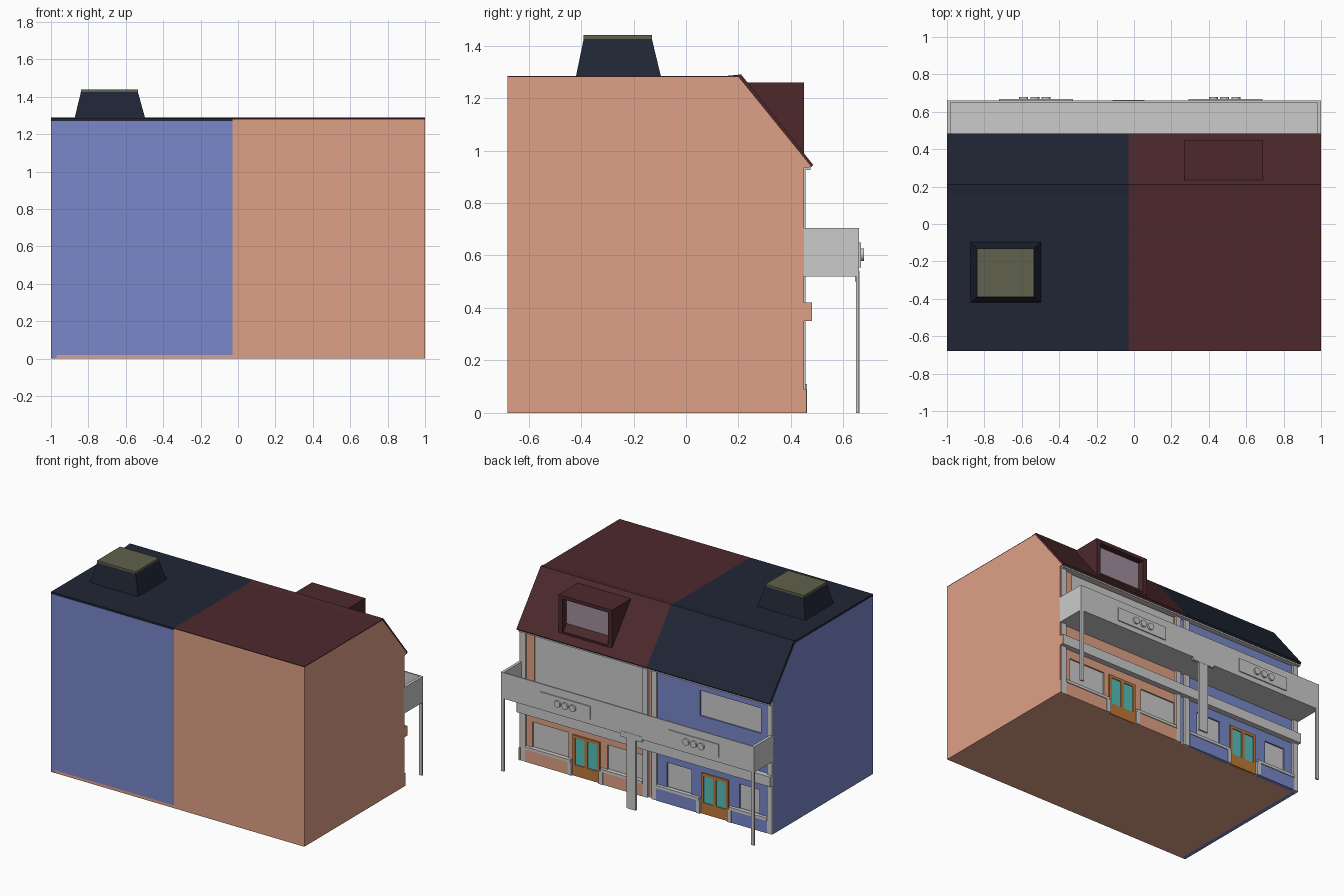
import bpy, bmesh, math
from mathutils import Matrix

if "Cube" in bpy.data.objects:
    bpy.data.objects.remove(bpy.data.objects["Cube"])


def material(name, r, g, b):
    m = bpy.data.materials.new(name)
    m.diffuse_color = [*[(c / 255) ** 2.2 for c in (r, g, b)], 1]
    m.use_nodes = True
    m.node_tree.nodes["Principled BSDF"].inputs["Base Color"].default_value = m.diffuse_color
    return m


BLUE = material("blue", 120, 134, 200)
ORANGE = material("orange", 222, 160, 133)
NAVY = material("navy", 37, 42, 56)
MAROON = material("maroon", 78, 45, 48)
OLIVE = material("olive", 97, 97, 78)
WOOD = material("wood", 190, 120, 60)
TEAL = material("teal", 85, 190, 185)
MAUVE = material("mauve", 160, 140, 155)


def finish(name, bm, mat=None):
    bmesh.ops.recalc_face_normals(bm, faces=bm.faces)
    me = bpy.data.meshes.new(name)
    bm.to_mesh(me)
    bm.free()
    ob = bpy.data.objects.new(name, me)
    bpy.context.collection.objects.link(ob)
    if mat:
        me.materials.append(mat)
    return ob


def boxes(name, items, mat=None):
    """Each item is x0, x1, y0, y1, z0, z1."""
    bm = bmesh.new()
    for x0, x1, y0, y1, z0, z1 in items:
        mtx = (Matrix.Translation(((x0 + x1) / 2, (y0 + y1) / 2, (z0 + z1) / 2))
               @ Matrix.Diagonal((x1 - x0, y1 - y0, z1 - z0, 1)))
        bmesh.ops.create_cube(bm, size=1, matrix=mtx)
    return finish(name, bm, mat)


def prism(name, pts, x0, x1, mat=None):
    """Extrude a (y, z) profile along x."""
    bm = bmesh.new()
    f = bm.faces.new([bm.verts.new((x0, y, z)) for y, z in pts])
    r = bmesh.ops.extrude_face_region(bm, geom=[f])
    for v in r["geom"]:
        if isinstance(v, bmesh.types.BMVert):
            v.co.x = x1
    return finish(name, bm, mat)


def body(name, x0, x1, z0, top, mat):
    return prism(name, [(-.68, z0), (.44, z0), (.44, .975), (.198, top), (-.68, top)], x0, x1, mat)


def roof(name, x0, x1, t, mat):
    return prism(name, [(-.68, 1.285), (.16, 1.285), (.21, 1.29), (.485, .945),
                        (.475, .935), (.2, 1.285 - t), (-.68, 1.285 - t)], x0, x1, mat)


def cut(ob, openings):
    cutter = boxes("opening_cutter", [(a, b, .425, .5, c, d) for a, b, c, d in openings])
    cutter.hide_render = True
    mod = ob.modifiers.new("openings", "BOOLEAN")
    mod.object, mod.operation, mod.solver = cutter, "DIFFERENCE", "EXACT"
    bpy.context.view_layer.objects.active = ob
    bpy.ops.object.modifier_apply(modifier=mod.name)
    bpy.data.objects.remove(cutter)


# House bodies, cut for windows (x0, x1, z0, z1)
blue_win = [(-.35, -.16, .11, .285), (-.89, -.73, .11, .285), (-.90, -.42, .69, .87)]
orange_win = [(.62, .905, .11, .29), (.03, .31, .11, .285), (.03, .89, .55, .925)]
blue_house = body("blue_house", -.97, -.03, .02, 1.27, BLUE)
orange_house = body("orange_house", -.03, .99, 0, 1.28, ORANGE)
cut(blue_house, blue_win)
cut(orange_house, orange_win)
boxes("window_panes", [(a, b, .42, .43, c, d) for a, b, c, d in blue_win + orange_win])
boxes("base_slab", [(-.97, -.03, -.68, .44, 0, .02)], ORANGE)
prism("blue_end_wall", [(-.68, 0), (.445, 0), (.445, .97), (.198, 1.27), (-.68, 1.27)],
      -1, -.97, BLUE)
prism("orange_end_wall", [(-.68, 0), (.46, 0), (.46, .09), (.45, .09), (.45, .35), (.481, .35),
                          (.481, .42), (.45, .42), (.45, .935), (.478, .937), (.2, 1.28),
                          (-.68, 1.28)], .99, 1, ORANGE)

# Roofs and eaves
roof("blue_house_roof", -1, -.03, .015, NAVY)
roof("orange_house_roof", -.03, 1, .005, MAROON)
boxes("eave_trim", [(-1, .99, .43, .475, .925, .945)])

# Roof light on the blue house
bm = bmesh.new()
lo, hi = [[bm.verts.new((x, y, z)) for x, y in
           ((a, c), (b, c), (b, d), (a, d))] for a, b, c, d, z in
          ((-.875, -.495, -.42, -.095, 1.28), (-.84, -.535, -.39, -.13, 1.425))]
for ring in (lo, hi):
    bm.faces.new(ring)
for i in range(4):
    j = (i + 1) % 4
    bm.faces.new((lo[i], lo[j], hi[j], hi[i]))
finish("roof_light_curb", bm, NAVY)
boxes("roof_light_cap", [(-.84, -.535, -.39, -.13, 1.425, 1.44)], OLIVE)

# Dormer on the orange house
for i, x in enumerate((.27, .66)):
    prism(f"dormer_cheek_{i + 1}", [(.23, 1.26), (.45, 1.26), (.45, .985)], x, x + .03, MAROON)
prism("dormer_roof", [(.23, 1.26), (.45, 1.26), (.45, 1.235), (.25, 1.235)], .3, .66, MAROON)
boxes("dormer_sill", [(.3, .66, .4, .45, .97, 1.0)], MAROON)
boxes("dormer_window", [(.3, .66, .395, .405, 1.0, 1.24)], MAUVE)

# Ledge and pilasters
boxes("ledge", [(-1, .99, .43, .48, .35, .42)])
boxes("pilasters", [(a, a + .04, .43, .455, 0, .935) for a in (-.998, -.085, -.015, .95)])

# Doors, plinths and sills on both houses
for name, cx, x0, x1, mat in (("blue", -.54, -.96, -.085, BLUE), ("orange", .475, .025, .95, ORANGE)):
    w = .108
    boxes(name + "_door_frame", [(cx - w, cx - w + .02, .43, .45, 0, .29),
                                 (cx + w - .02, cx + w, .43, .45, 0, .29),
                                 (cx - .012, cx + .012, .43, .45, .08, .27),
                                 (cx - w + .02, cx + w - .02, .43, .45, .27, .29),
                                 (cx - w + .02, cx + w - .02, .43, .45, 0, .08)], WOOD)
    boxes(name + "_door_glass", [(cx - .09, cx + .09, .435, .444, .08, .27)], TEAL)
    sides = [(x0, cx - w - .01), (cx + w + .01, x1)]
    boxes(name + "_plinth", [(a, b, .43, .457, 0, .09) for a, b in sides], mat)
    boxes(name + "_sills", [(a, b, .43, .462, .09, .11) for a, b in sides])
    boxes(name + "_door_piers", [(cx + s * (w + .015) - .015, cx + s * (w + .015) + .015,
                                  .43, .462, 0, .092) for s in (-1, 1)])

# Balcony with parapet and posts
boxes("balcony_floor", [(-.98, .98, .44, .652, .52, .545)])
boxes("balcony_parapet", [(-1, 1, .65, .66, .52, .705),
                          (-1, -.98, .44, .65, .52, .705), (.98, 1, .44, .65, .52, .705)])
boxes("corner_posts", [(-1, -.975, .648, .66, 0, .52), (.975, 1, .648, .66, 0, .52)])
boxes("centre_post", [(-.065, .005, .648, .661, 0, .5), (-.115, .055, .645, .662, .5, .54)])

# Sign boards with plain round studs
for name, cx in (("blue", -.525), ("orange", .49)):
    boxes(name + "_sign_board", [(cx - .198, cx + .198, .655, .667, .555, .65)])
    bm = bmesh.new()
    for k in (-1, 0, 1):
        bmesh.ops.create_cone(bm, cap_ends=True, segments=16, radius1=.024, radius2=.024, depth=.02,
                              matrix=Matrix.Translation((cx - .005 + .06 * k, .669, .603))
                              @ Matrix.Rotation(math.pi / 2, 4, "X"))
    finish(name + "_sign_studs", bm)
